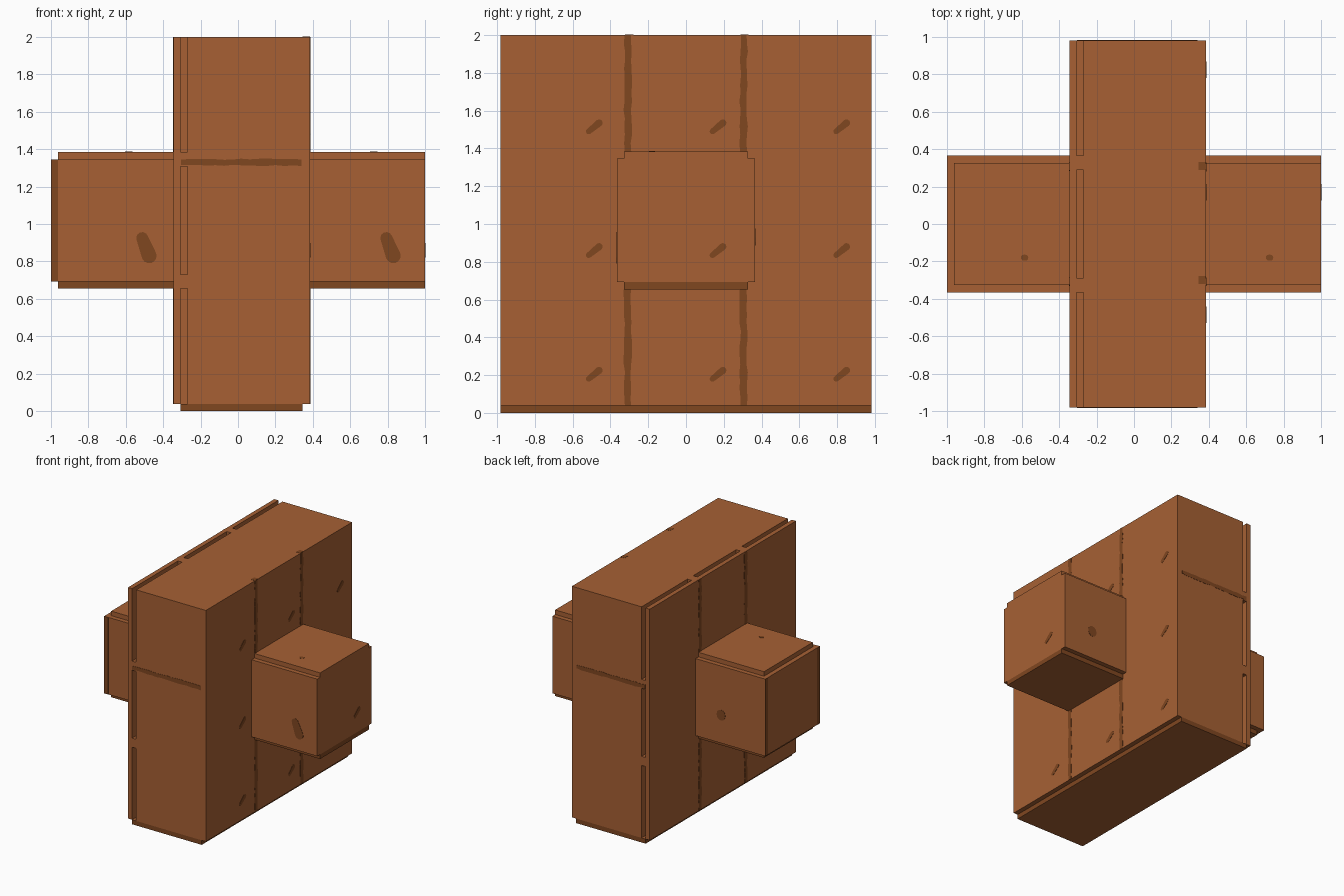
import bpy, bmesh, math, random
from mathutils import Vector

random.seed(4)
if "Cube" in bpy.data.objects:
    bpy.data.objects.remove(bpy.data.objects["Cube"], do_unlink=True)

V = 2 / 52                                   # block unit
ORIGIN = Vector((-1, -25.5 * V, 0))


def material(name, rgb):
    m = bpy.data.materials.new(name)
    m.use_nodes = True
    m.diffuse_color = (*rgb, 1)
    m.node_tree.nodes["Principled BSDF"].inputs["Base Color"].default_value = (*rgb, 1)
    return m


WOOD = material("warm_brown", (0.385, 0.118, 0.034))
DARK = material("dark_brown", (0.216, 0.063, 0.0145))


def finish(name, bm, mats):
    bmesh.ops.recalc_face_normals(bm, faces=bm.faces)
    me = bpy.data.meshes.new(name)
    bm.to_mesh(me)
    bm.free()
    for m in mats:
        me.materials.append(m)
    ob = bpy.data.objects.new(name, me)
    bpy.context.scene.collection.objects.link(ob)
    return ob


def box(name, x, y, z, dark_sides=False):
    """Box given by ranges in block units."""
    lo = ORIGIN + Vector((x[0], y[0], z[0])) * V
    hi = ORIGIN + Vector((x[1], y[1], z[1])) * V
    bm = bmesh.new()
    bmesh.ops.create_cube(bm, size=1)
    for v in bm.verts:
        v.co = Vector([lo[i] if v.co[i] < 0 else hi[i] for i in range(3)])
    bm.normal_update()
    for f in bm.faces:
        f.material_index = int(dark_sides and abs(f.normal.z) < 0.5)
    return finish(name, bm, [WOOD, DARK])


def plate(name, axis, level, side, outline, thick=0.002):
    """Thin painted plate on the plane axis = level, facing side."""
    def at(p, d):
        c = list(p)
        c.insert(axis, d)
        return c
    bm = bmesh.new()
    face = bm.faces.new([bm.verts.new(at(p, level - side * thick)) for p in outline])
    out = bmesh.ops.extrude_face_region(bm, geom=[face])["geom"]
    for v in out:
        if isinstance(v, bmesh.types.BMVert):
            v.co[axis] = level + side * thick
    return finish(name, bm, [DARK])


def capsule(a, ra, b, rb, steps=6):
    ang = math.atan2(b[1] - a[1], b[0] - a[0])
    pts = []
    for c, r, start in ((b, rb, ang - math.pi / 2), (a, ra, ang + math.pi / 2)):
        for i in range(steps + 1):
            t = start + math.pi * i / steps
            pts.append((c[0] + r * math.cos(t), c[1] + r * math.sin(t)))
    return pts


def ragged(c, lo, hi, half, upright=True, n=14):
    """Band outline with slightly uneven edges."""
    ts = [lo + (hi - lo) * i / n for i in range(n + 1)]
    pts = [(c + half * random.uniform(0.7, 1.15), t) for t in ts]
    pts += [(c - half * random.uniform(0.7, 1.15), t) for t in reversed(ts)]
    return pts if upright else [(q, p) for p, q in pts]


def rect(a, b, c, d):
    return [(a, c), (b, c), (b, d), (a, d)]


# Main slab, side panel and the grid of battens joining them
box("slab", (19, 36), (0, 51), (1, 52))
box("side_panel", (17, 18), (0, 51), (1, 52))
box("bottom_plate", (18, 35), (0, 51), (0, 1), dark_sides=True)
for i, (a, b) in enumerate(((17, 19), (34, 36))):
    box(f"horizontal_batten_{i}", (18, 19), (0, 51), (a, b))
    box(f"upright_batten_{i}", (18, 19), (a - 1, b - 1), (1, 52))

# Side blocks with stepped cap and base
for tag, x, inner in (("minus_x", (0, 17), (1, 17)), ("plus_x", (36, 52), (36, 52))):
    box(f"block_{tag}", x, (16, 35), (18, 35))
    box(f"block_cap_{tag}", inner, (17, 34), (35, 36))
    box(f"block_base_{tag}", inner, (17, 34), (17, 18), dark_sides=True)

# Dark upright seams on both broad faces
FRONT, BACK = -25.5 * V, 25.5 * V
for side, level in ((1, -1 + 36 * V), (-1, -1 + 17 * V)):
    for y in (-0.308, 0.305):
        for lo, hi in ((V, 17 * V), (36 * V, 2)):
            plate("seam", 0, level, side, ragged(y, lo, hi, 0.02))

# Slanted nicks on the +x faces
for y in (-0.49, 0.165, 0.82):
    for z in (0.205, 0.86, 1.515):
        on_block = abs(y) < 0.3 and 0.7 < z < 1.3
        plate("nick", 0, 1 if on_block else -1 + 36 * V, 1,
              capsule((y - 0.025, z - 0.025), 0.015, (y + 0.03, z + 0.02), 0.019))

# Horizontal seams on front and back
for level, side in ((FRONT, -1), (BACK, 1)):
    plate("cross_seam", 1, level, side, ragged(1.33, -0.305, 0.34, 0.018, upright=False))

# Knots on the blocks: front, back and top
block_front, block_back = FRONT + 16 * V, FRONT + 35 * V
for x in (-0.495, 0.81):
    plate("front_knot", 1, block_front, -1,
          capsule((x - 0.017, 0.925), 0.032, (x + 0.02, 0.83), 0.04))
for x in (-0.585, 0.725):
    plate("back_knot", 1, block_back, 1, capsule((x, 0.925), 0.04, (x, 0.935), 0.04))
    plate("top_knot", 2, 36 * V, 1, capsule((x - 0.004, -0.18), 0.016, (x + 0.004, -0.18), 0.016))

# Small dark spots on the slab top edge
for y in (-0.3, 0.31):
    plate("top_edge_spot", 2, 2, 1, rect(0.345, 0.384, y - 0.022, y + 0.022))

# Dark edges of the -x block end
plate("block_front_edge", 1, block_front, -1, rect(-1, -1 + V, 18 * V, 35 * V))
for a in (16, 34):
    plate("block_end_edge", 0, -1, -1,
          rect(FRONT + a * V, FRONT + (a + 1) * V, 18 * V, 35 * V), 0.001)
